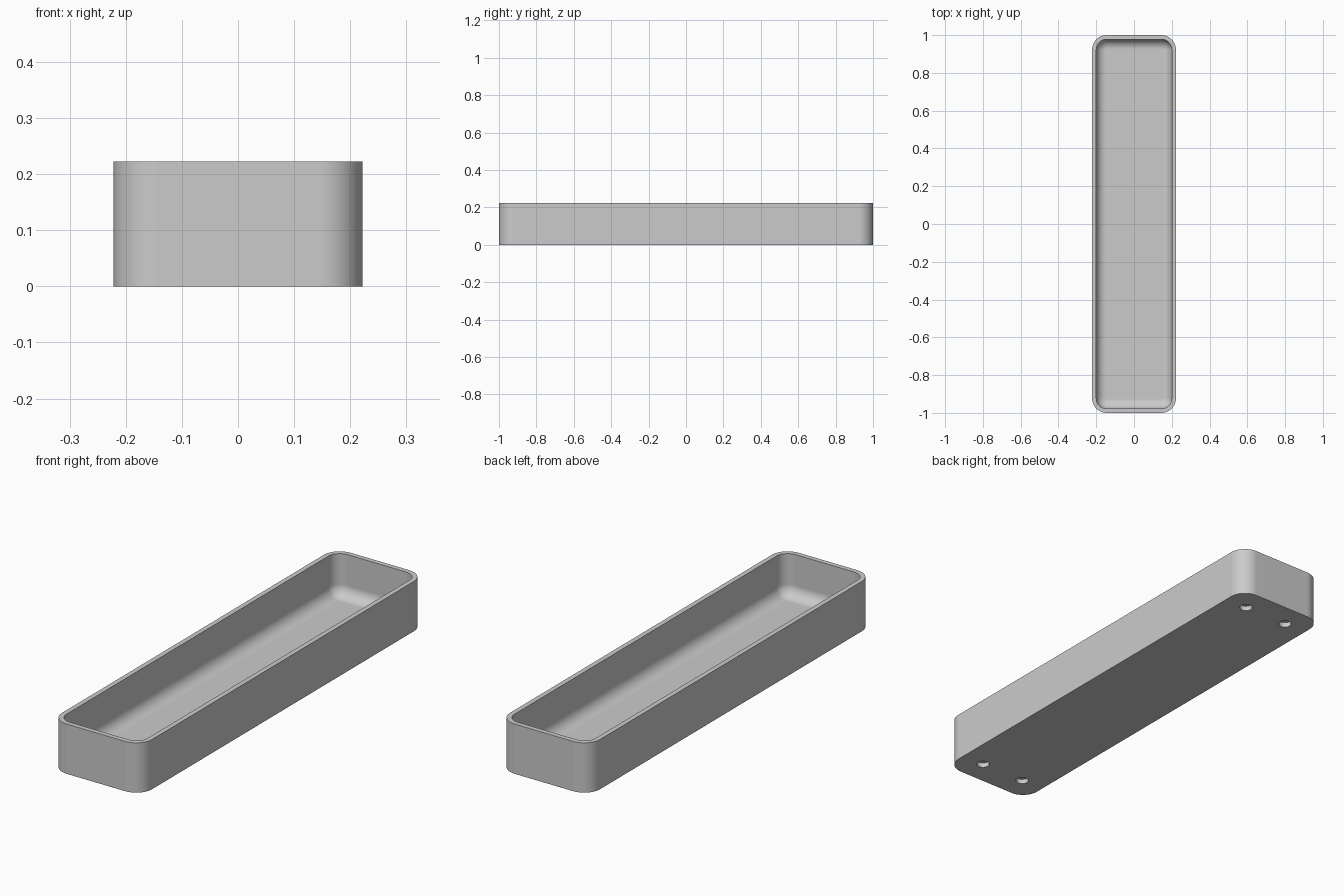
import bpy, bmesh, math

if "Cube" in bpy.data.objects:
    bpy.data.objects.remove(bpy.data.objects["Cube"])

HALF_X, HALF_Y, HEIGHT = 0.222, 1.0, 0.222
CORNER, WALL, FLOOR, FILLET = 0.078, 0.022, 0.033, 0.052
HOLE_RADIUS, HOLE_DEPTH, HOLE_MARGIN = 0.027, 0.022, 0.111
STEPS = 12

grey = bpy.data.materials.new("light_grey")
grey.use_nodes = True
grey.diffuse_color = (0.6, 0.6, 0.6, 1)
grey.node_tree.nodes["Principled BSDF"].inputs["Base Color"].default_value = grey.diffuse_color


def rounded_ring(bm, inset, z):
    """Rounded rectangle of vertices, moved inwards by inset."""
    radius = CORNER - inset
    ring = []
    for quarter, (sx, sy) in enumerate([(1, 1), (-1, 1), (-1, -1), (1, -1)]):
        for i in range(STEPS + 1):
            a = (quarter + i / STEPS) * math.pi / 2
            ring.append(bm.verts.new((sx * (HALF_X - CORNER) + radius * math.cos(a),
                                      sy * (HALF_Y - CORNER) + radius * math.sin(a), z)))
    return ring


# Section through the wall: outside, rim, inside, curved foot
section = [(0, 0), (0, HEIGHT), (WALL, HEIGHT)]
for i in range(STEPS + 1):
    a = i / STEPS * math.pi / 2
    section.append((WALL + FILLET * (1 - math.cos(a)), FLOOR + FILLET * (1 - math.sin(a))))

# Tray body
bm = bmesh.new()
rings = [rounded_ring(bm, inset, z) for inset, z in section]
for low, high in zip(rings, rings[1:]):
    for i in range(len(low)):
        j = (i + 1) % len(low)
        bm.faces.new((low[i], low[j], high[j], high[i]))
bm.faces.new(rings[0][::-1])
bm.faces.new(rings[-1])
bmesh.ops.recalc_face_normals(bm, faces=bm.faces)
mesh = bpy.data.meshes.new("tray")
bm.to_mesh(mesh)
bm.free()
mesh.materials.append(grey)
tray = bpy.data.objects.new("tray", mesh)
bpy.context.collection.objects.link(tray)

# Four blind round holes in the underside
for sx in (-1, 1):
    for sy in (-1, 1):
        bpy.ops.mesh.primitive_cylinder_add(
            vertices=32, radius=HOLE_RADIUS, depth=2 * HOLE_DEPTH,
            location=(sx * (HALF_X - HOLE_MARGIN), sy * (HALF_Y - HOLE_MARGIN), 0))
        cutter = bpy.context.object
        cutter.name = "hole_cutter"
        cutter.hide_render = True
        cutter.data.materials.append(grey)
        cut = tray.modifiers.new("hole", 'BOOLEAN')
        cut.operation = 'DIFFERENCE'
        cut.solver = 'EXACT'
        cut.object = cutter
        bpy.context.view_layer.objects.active = tray
        bpy.ops.object.modifier_apply(modifier=cut.name)
        bpy.data.objects.remove(cutter)

# Smooth curves, crisp rim and base
bpy.ops.object.select_all(action='DESELECT')
tray.select_set(True)
bpy.context.view_layer.objects.active = tray
bpy.ops.object.shade_smooth_by_angle(angle=math.radians(35))
weighted = tray.modifiers.new("even_shading", 'WEIGHTED_NORMAL')
weighted.keep_sharp = True
